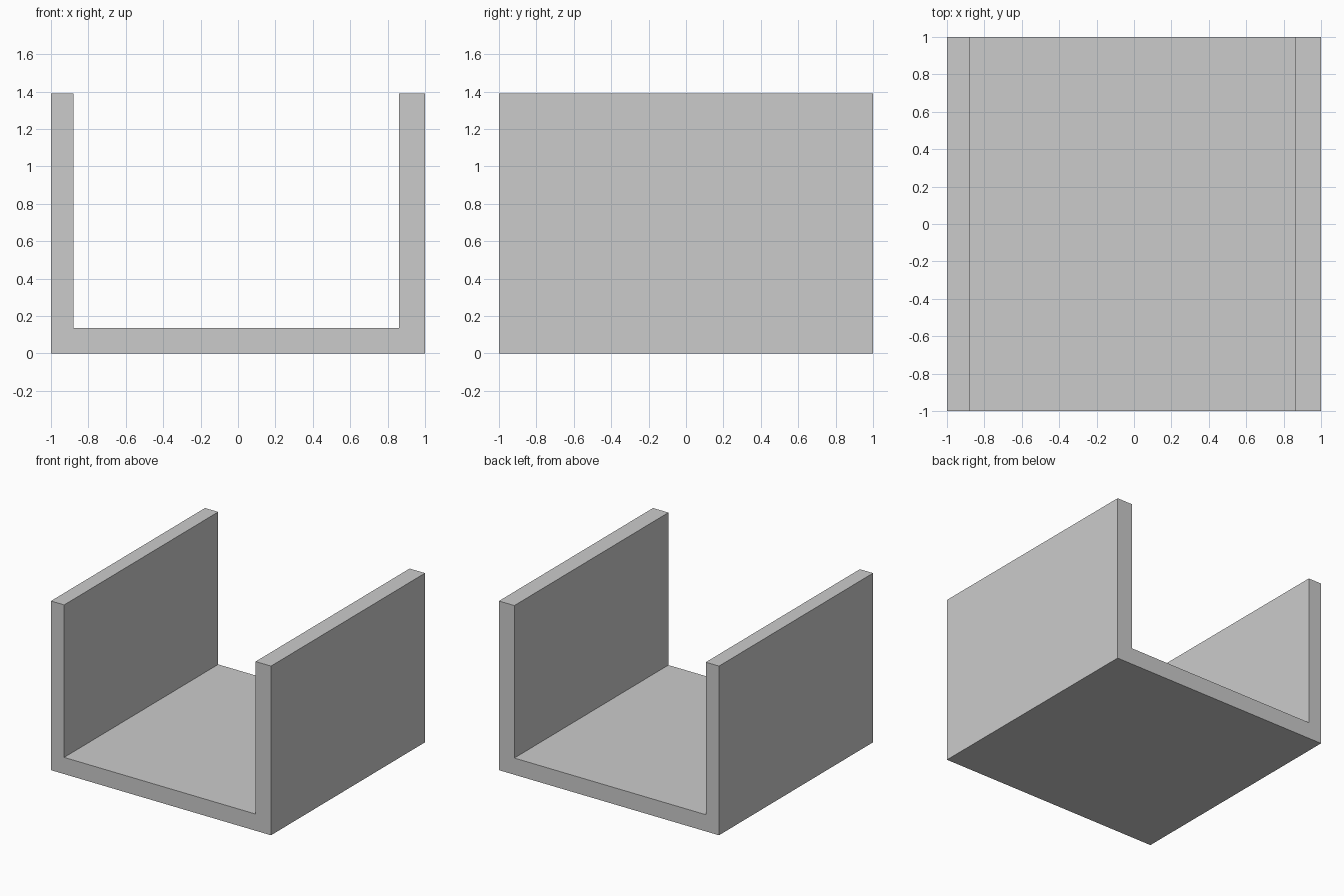
import bpy
import bmesh

if "Cube" in bpy.data.objects:
    bpy.data.objects.remove(bpy.data.objects["Cube"])

LEFT_INNER, RIGHT_INNER = -0.88, 0.86
FLOOR_TOP, HEIGHT = 0.137, 1.39

# U-shaped cross-section in the x-z plane
profile = [(-1, 0), (1, 0), (1, HEIGHT), (RIGHT_INNER, HEIGHT),
           (RIGHT_INNER, FLOOR_TOP), (LEFT_INNER, FLOOR_TOP),
           (LEFT_INNER, HEIGHT), (-1, HEIGHT)]

# Extrude the section from front to back
bm = bmesh.new()
face = bm.faces.new([bm.verts.new((x, -1, z)) for x, z in profile])
result = bmesh.ops.extrude_face_region(bm, geom=[face], use_keep_orig=True)
moved = [v for v in result["geom"] if isinstance(v, bmesh.types.BMVert)]
bmesh.ops.translate(bm, verts=moved, vec=(0, 2, 0))
bmesh.ops.recalc_face_normals(bm, faces=bm.faces)

mesh = bpy.data.meshes.new("u_channel")
bm.to_mesh(mesh)
bm.free()
bpy.context.collection.objects.link(bpy.data.objects.new("u_channel", mesh))
